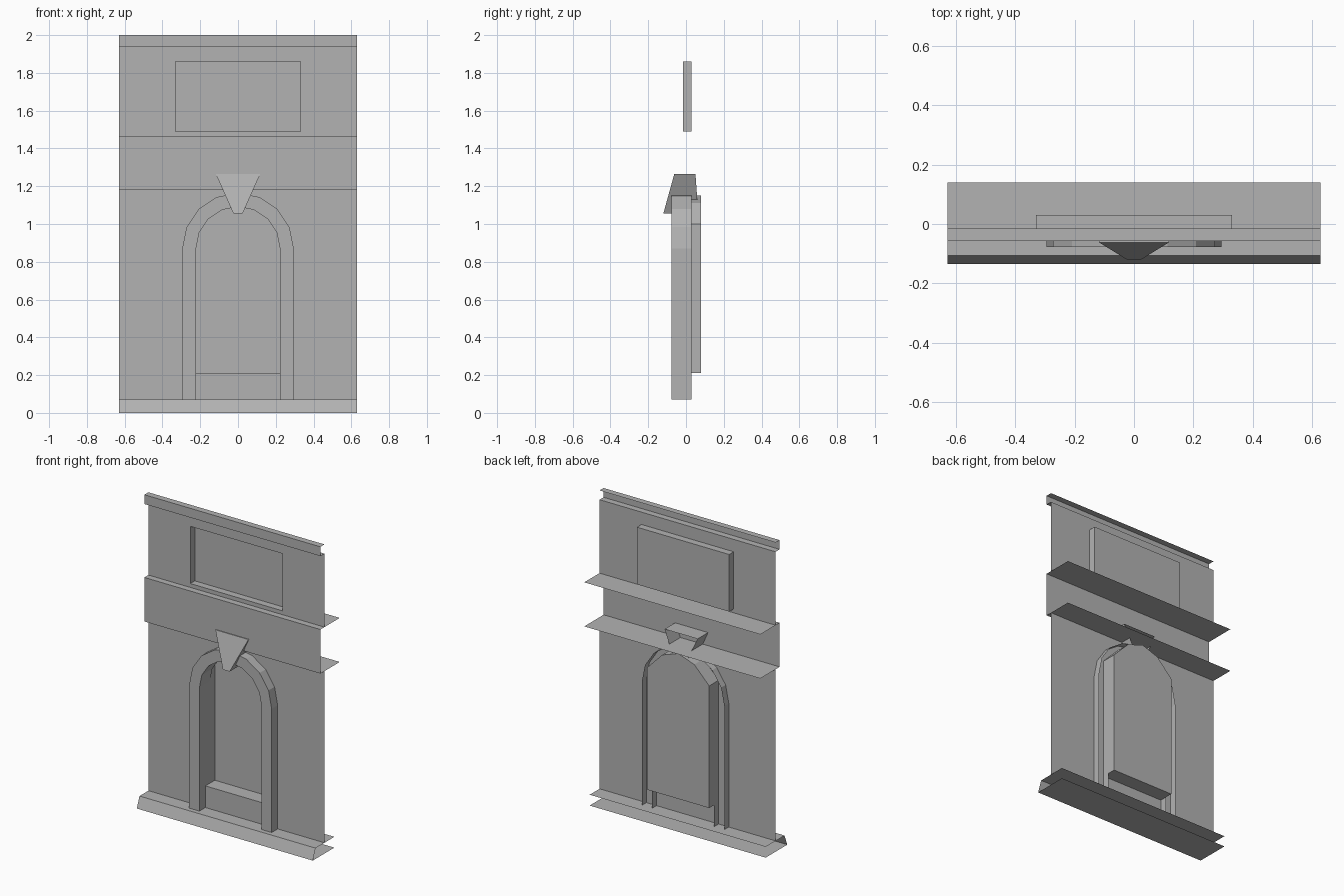
import bpy, bmesh
from math import pi, cos, sin

cube = bpy.data.objects.get("Cube")
if cube:
    bpy.data.objects.remove(cube)

HALF = 0.63      # half width of the facade
WALL = -0.016    # wall plane
BAND = -0.057    # plane of the raised bands

stone = bpy.data.materials.new("grey stone")
stone.use_nodes = True
grey = (0.45, 0.45, 0.45, 1)
stone.diffuse_color = grey
stone.node_tree.nodes["Principled BSDF"].inputs["Base Color"].default_value = grey


def finish(name, bm):
    """Turn the sheet so its main face looks forward, then make the object."""
    bmesh.ops.recalc_face_normals(bm, faces=bm.faces)
    bm.normal_update()
    if sum(f.normal.y * f.calc_area() for f in bm.faces) > 0:
        bmesh.ops.reverse_faces(bm, faces=bm.faces)
    mesh = bpy.data.meshes.new(name)
    bm.to_mesh(mesh)
    bm.free()
    mesh.materials.append(stone)
    obj = bpy.data.objects.new(name, mesh)
    bpy.context.collection.objects.link(obj)
    return obj


def ring(bm, outline, y):
    return [bm.verts.new((x, y, z)) for x, z in outline]


def bridge(bm, a, b, closed=True):
    count = len(a) if closed else len(a) - 1
    for i in range(count):
        j = (i + 1) % len(a)
        bm.faces.new((a[i], a[j], b[j], b[i]))


def molding(name, profile):
    """Open sheet: a (y, z) profile drawn across the full width."""
    bm = bmesh.new()
    left, right = ([bm.verts.new((x, y, z)) for y, z in profile] for x in (HALF, -HALF))
    bridge(bm, left, right, closed=False)
    return finish(name, bm)


def recessed_wall(name, low, high, outline, depth):
    """Wall sheet with an opening that leads to a closed recess."""
    bm = bmesh.new()
    border = ring(bm, [(-HALF, low), (HALF, low), (HALF, high), (-HALF, high)], WALL)
    hole = ring(bm, outline, WALL)
    edges = [bm.edges.new((r[i - 1], r[i])) for r in (border, hole) for i in range(len(r))]
    bmesh.ops.triangle_fill(bm, edges=edges, use_beauty=True)
    # drop any triangles laid over the opening
    inside = [f for f in bm.faces if all(v in hole for v in f.verts)
              and point_in(f.calc_center_median(), outline)]
    bmesh.ops.delete(bm, geom=inside, context='FACES_ONLY')
    back = ring(bm, outline, depth)
    bridge(bm, hole, back)
    bm.faces.new(back)
    return finish(name, bm)


def point_in(p, outline):
    hit = False
    for (x1, z1), (x2, z2) in zip(outline, outline[1:] + outline[:1]):
        if (z1 > p.z) != (z2 > p.z) and p.x < x1 + (p.z - z1) * (x2 - x1) / (z2 - z1):
            hit = not hit
    return hit


def arch(radius, spring, foot, steps=8):
    curve = [(radius * cos(pi * i / steps), spring + radius * sin(pi * i / steps))
             for i in range(steps + 1)]
    return [(radius, foot)] + curve + [(-radius, foot)]


# Bands running across the facade
molding("cornice", [(WALL, 2), (BAND, 2), (BAND, 1.94), (WALL, 1.94)])
molding("middle_band", [(0.14, 1.465), (BAND, 1.465), (BAND, 1.18), (0.14, 1.18)])
molding("plinth", [(0.085, 0.07), (-0.107, 0.07), (-0.135, 0), (0.085, 0)])

# Upper wall with a sunken panel
recessed_wall("upper_wall", 1.465, 1.94,
              [(-0.33, 1.49), (0.33, 1.49), (0.33, 1.86), (-0.33, 1.86)], 0.03)

# Lower wall with the niche
recessed_wall("lower_wall", 0.07, 1.18,
              [(-0.222, 0.21), (0.222, 0.21), (0.222, 1.0), (0.115, 1.11),
               (0, 1.15), (-0.115, 1.11), (-0.222, 1.0)], 0.08)

# Arched surround, open at the back
bm = bmesh.new()
outer, inner = arch(0.295, 0.87, 0.07), arch(0.222, 0.87, 0.07)
outer_front, inner_front = ring(bm, outer, -0.077), ring(bm, inner, -0.077)
bridge(bm, outer_front, inner_front, closed=False)
bridge(bm, ring(bm, outer, 0.03), outer_front, closed=False)
bridge(bm, inner_front, ring(bm, inner, 0.03), closed=False)
finish("arch_surround", bm)

# Tapered keystone, leaning forward at its foot and open at the back
bm = bmesh.new()
section = [(-0.118, 1.265), (0.118, 1.265), (0.024, 1.055), (-0.024, 1.055)]
front, back = ring(bm, section, -0.062), ring(bm, section, 0.05)
for v in front[2:]:
    v.co.y = -0.12
for v in back[2:]:
    v.co.y = 0.065
bm.faces.new(front)
bridge(bm, front, back)
finish("keystone", bm)
